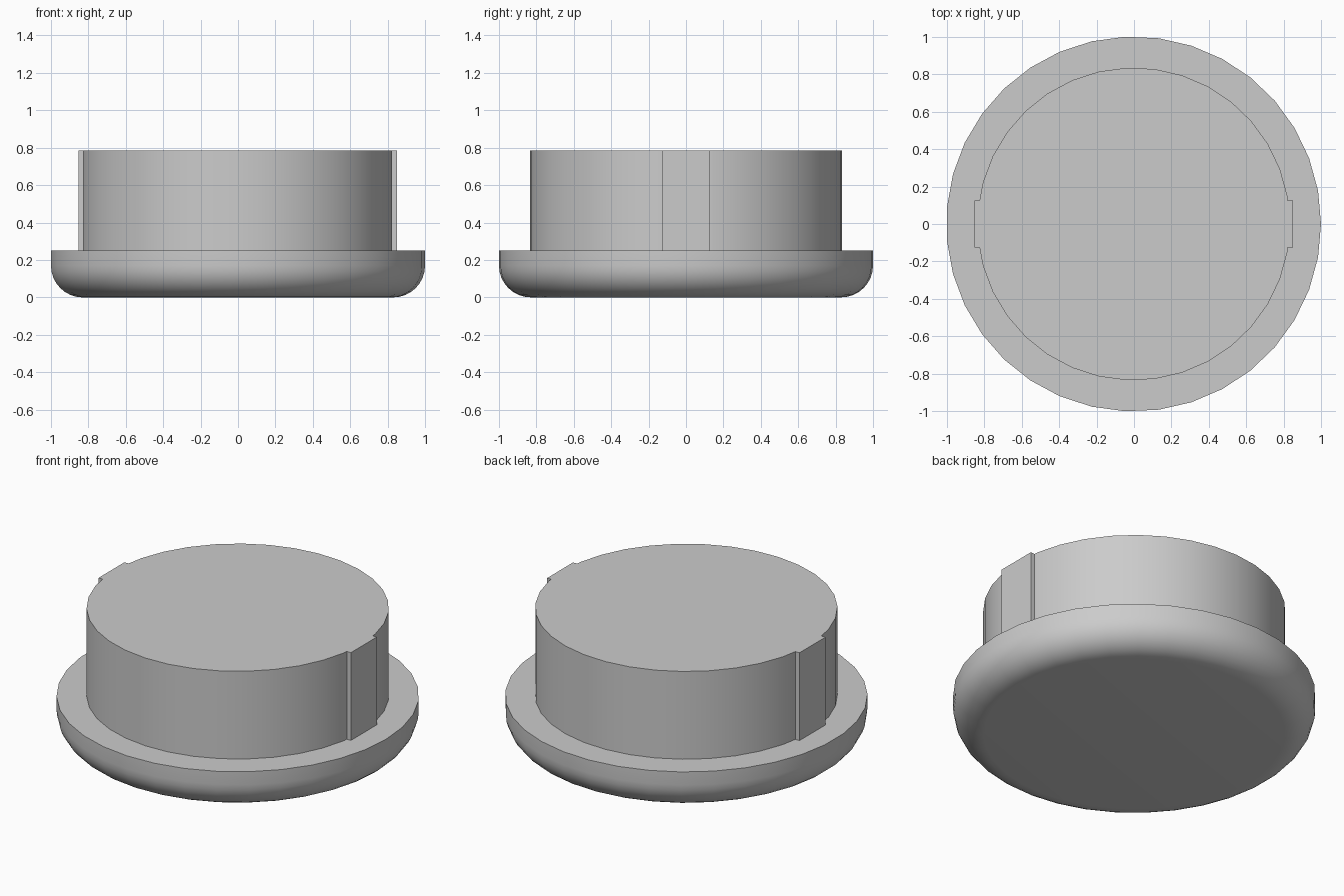
import bpy, bmesh, math

SIDES = 35
SHIFT = -0.002          # centres the odd-sided ring on x = 0
FLANGE_R, FLANGE_TOP, FILLET = 1.001, 0.25, 0.17
PLUG_R, PLUG_TOP = 0.835, 0.785
TAB_X, TAB_ROOT, TAB_HALF = 0.851, 0.823, 0.125

old = bpy.data.objects.get("Cube")
if old:
    bpy.data.objects.remove(old, do_unlink=True)

grey = bpy.data.materials.new("light_grey")
grey.use_nodes = True
grey.diffuse_color = (0.6, 0.6, 0.6, 1)
grey.node_tree.nodes["Principled BSDF"].inputs["Base Color"].default_value = (0.6, 0.6, 0.6, 1)


def ring(radius):
    """Corner points of the regular outline."""
    steps = [2 * math.pi * i / SIDES for i in range(SIDES)]
    return [(radius * math.cos(a), radius * math.sin(a)) for a in steps]


def loft(name, sections):
    """Closed solid through (outline, height) sections, bottom to top."""
    bm = bmesh.new()
    rows = [[bm.verts.new((x + SHIFT, y, z)) for x, y in pts] for pts, z in sections]
    bm.faces.new(rows[0][::-1])
    bm.faces.new(rows[-1])
    for low, high in zip(rows, rows[1:]):
        for i in range(len(low)):
            j = (i + 1) % len(low)
            bm.faces.new((low[i], low[j], high[j], high[i]))
    bmesh.ops.recalc_face_normals(bm, faces=bm.faces)
    mesh = bpy.data.meshes.new(name)
    bm.to_mesh(mesh)
    bm.free()
    mesh.materials.append(grey)
    obj = bpy.data.objects.new(name, mesh)
    bpy.context.collection.objects.link(obj)
    bpy.ops.object.select_all(action="DESELECT")
    obj.select_set(True)
    bpy.context.view_layer.objects.active = obj
    bpy.ops.object.shade_smooth_by_angle(angle=math.radians(30))
    return obj


# Flange with a rounded lower edge
flange = []
for k in range(9):
    a = math.pi / 2 * k / 8
    flange.append((ring(FLANGE_R - FILLET * (1 - math.sin(a))), FILLET * (1 - math.cos(a))))
flange.append((ring(FLANGE_R), FLANGE_TOP))
loft("flange", flange)

# Plug outline: round, with a flat key tab on either side
outline = [p for p in ring(PLUG_R) if abs(p[1]) > TAB_HALF]
for s in (1, -1):
    outline += [(s * TAB_ROOT, -s * TAB_HALF), (s * TAB_X, -s * TAB_HALF),
                (s * TAB_X, s * TAB_HALF), (s * TAB_ROOT, s * TAB_HALF)]


def turn(p):
    """Order around the centre, root before tip on each tab corner."""
    return math.atan2(p[1], p[0])


# Tab tips have a smaller angle than their roots, so place each tab as a block
upper = sorted((p for p in outline if p[1] > TAB_HALF), key=turn)
lower = sorted((p for p in outline if p[1] < -TAB_HALF), key=turn)
tabs = outline[-8:]
outline = tabs[:4] + upper + tabs[4:] + lower
loft("keyed_plug", [(outline, FLANGE_TOP), (outline, PLUG_TOP)])
